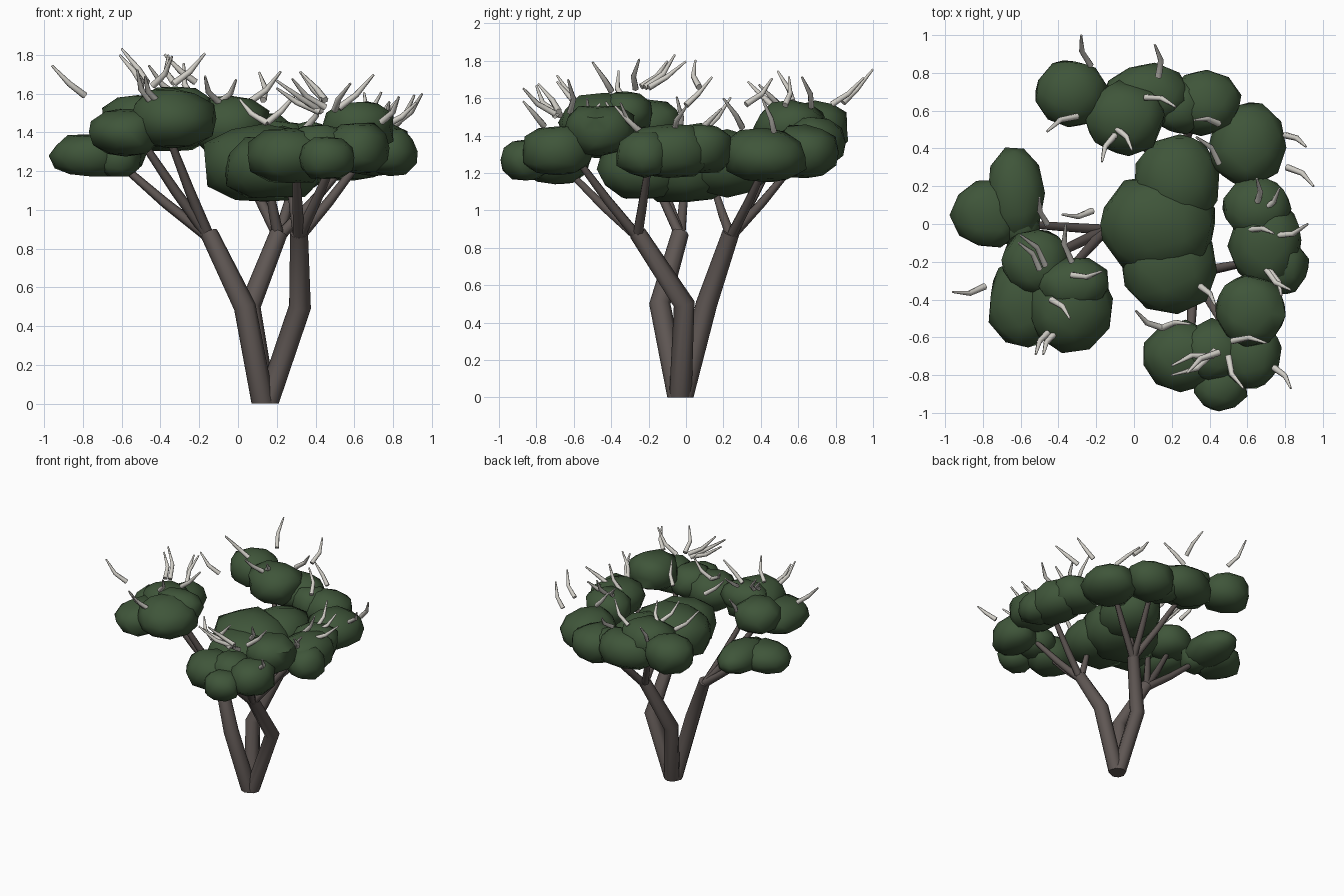
import bpy, bmesh, math, random
from mathutils import Vector, Matrix

random.seed(7)


def material(name, rgb):
    m = bpy.data.materials.new(name)
    m.diffuse_color = (*rgb, 1)
    return m


BARK = material("grey brown bark", (0.115, 0.095, 0.088))
LEAF = material("dark green leaf", (0.05, 0.092, 0.042))
PALE = material("pale dry twig", (0.64, 0.62, 0.57))


def finish(name, bm, mat, angle):
    me = bpy.data.meshes.new(name)
    bmesh.ops.recalc_face_normals(bm, faces=bm.faces)
    bm.to_mesh(me)
    bm.free()
    me.materials.append(mat)
    ob = bpy.data.objects.new(name, me)
    bpy.context.collection.objects.link(ob)
    bpy.ops.object.select_all(action='DESELECT')
    ob.select_set(True)
    bpy.context.view_layer.objects.active = ob
    bpy.ops.object.shade_smooth_by_angle(angle=math.radians(angle))
    return ob


def tube(bm, points, radii, sides):
    """Tapered tube swept along a few points."""
    pts = [Vector(p) for p in points]
    rings = []
    for i, (p, r) in enumerate(zip(pts, radii)):
        t = (pts[min(i + 1, len(pts) - 1)] - pts[max(i - 1, 0)]).normalized()
        if i == 0 and p.z < 0.01:
            t = Vector((0, 0, 1))          # flat cut on the ground
        q = Vector((0, 0, 1)).rotation_difference(t)
        rings.append([bm.verts.new(p + q @ Vector((r * math.cos(a), r * math.sin(a), 0)))
                      for a in (2 * math.pi * k / sides for k in range(sides))])
    for a, b in zip(rings, rings[1:]):
        for k in range(sides):
            n = (k + 1) % sides
            bm.faces.new((a[k], a[n], b[n], b[k]))
    bm.faces.new(rings[0][::-1])
    bm.faces.new(rings[-1])


# Three leaning trunks, each with its elbow, fork and branch ends
trunks = {
    "left": ((0.13, -0.04), (0.035, -0.14, 0.5), (-0.15, -0.03, 0.88),
             [(-0.6, 0.0, 1.23), (-0.5, -0.2, 1.36), (-0.35, -0.25, 1.36)]),
    "right": ((0.15, -0.03), (0.32, -0.01, 0.5), (0.315, -0.26, 0.88),
              [(0.3, -0.62, 1.2), (0.5, -0.58, 1.27), (0.62, -0.2, 1.24), (0.27, -0.22, 1.14)]),
    "rear": ((0.14, -0.02), (0.06, 0.11, 0.5), (0.21, 0.24, 0.88),
             [(-0.02, 0.5, 1.34), (0.32, 0.58, 1.25), (0.55, 0.42, 1.23), (0.16, 0.15, 1.12)]),
}
for name, (foot, elbow, fork, ends) in trunks.items():
    bm = bmesh.new()
    tube(bm, [(*foot, 0), elbow, fork], [0.06, 0.057, 0.046], 8)
    finish(name + "_trunk", bm, BARK, 60)
    bm = bmesh.new()
    for e in ends:
        f, e = Vector(fork), Vector(e)
        start = f - Vector((0, 0, 0.02))
        mid = f.lerp(e, 0.5) + Vector((0, 0, -0.02))
        tube(bm, [start, mid, e], [0.03, 0.026, 0.019], 6)
    finish(name + "_branches", bm, BARK, 65)

# Flattened leaf clumps: centre, then half sizes
clumps = {
    "centre": [(0.19, -0.21, 1.22, 0.26, 0.26, 0.16), (0.13, 0.0, 1.24, 0.3, 0.27, 0.2),
               (0.23, 0.22, 1.25, 0.22, 0.25, 0.17)],
    "left": [(-0.77, 0.05, 1.28, 0.19, 0.18, 0.11), (-0.63, 0.16, 1.29, 0.15, 0.24, 0.11),
             (-0.62, 0.0, 1.27, 0.12, 0.12, 0.1)],
    "front_left": [(-0.34, -0.43, 1.47, 0.22, 0.24, 0.15), (-0.58, -0.42, 1.4, 0.19, 0.23, 0.12),
                   (-0.52, -0.2, 1.46, 0.18, 0.18, 0.13), (-0.32, -0.32, 1.52, 0.19, 0.14, 0.12)],
    "front_right": [(0.26, -0.7, 1.28, 0.21, 0.18, 0.14), (0.62, -0.69, 1.32, 0.16, 0.19, 0.13),
                    (0.62, -0.46, 1.43, 0.19, 0.19, 0.13), (0.46, -0.86, 1.27, 0.14, 0.13, 0.11),
                    (0.42, -0.67, 1.32, 0.17, 0.16, 0.12)],
    "right": [(0.65, 0.08, 1.33, 0.18, 0.17, 0.13), (0.7, -0.1, 1.32, 0.19, 0.24, 0.14),
              (0.78, -0.22, 1.3, 0.14, 0.15, 0.12)],
    "rear": [(0.6, 0.42, 1.29, 0.2, 0.22, 0.14), (0.37, 0.64, 1.31, 0.19, 0.17, 0.14),
             (0.07, 0.68, 1.36, 0.23, 0.17, 0.14), (-0.05, 0.56, 1.44, 0.21, 0.19, 0.14),
             (-0.33, 0.69, 1.44, 0.19, 0.18, 0.14), (0.24, 0.62, 1.33, 0.15, 0.14, 0.13)],
}
for name, group in clumps.items():
    bm = bmesh.new()
    for x, y, z, rx, ry, rz in group:
        turn = Matrix.Rotation(random.uniform(0, 6.28), 4, 'Z')
        vs = bmesh.ops.create_icosphere(bm, subdivisions=2, radius=1, matrix=turn)["verts"]
        for v in vs:
            # blocky sides: swell the sphere towards a rounded drum
            flat = math.hypot(v.co.x, v.co.y)
            k = 1.02 / (flat ** 2.6 + abs(v.co.z) ** 2.6) ** (1 / 2.6)
            k *= random.uniform(0.93, 1.07)
            v.co = Vector((x + v.co.x * rx * k, y + v.co.y * ry * k, z + v.co.z * rz * k))
    finish(name + "_leaf_clumps", bm, LEAF, 50)

# Bent dry twigs above the leaves: base height -> (base x, y, tip x, y)
twigs = {
    1.65: [(-0.47, -0.22, -0.6, -0.06), (-0.5, -0.24, -0.61, -0.1), (-0.33, -0.2, -0.36, 0.0),
           (-0.33, -0.27, -0.17, -0.25), (-0.44, -0.4, -0.34, -0.5), (-0.22, 0.07, -0.38, 0.05)],
    1.57: [(-0.79, -0.33, -0.96, -0.36), (-0.42, -0.58, -0.48, -0.69), (-0.45, -0.57, -0.52, -0.69),
           (-0.46, 0.0, -0.5, 0.14), (-0.23, 0.84, -0.28, 1.0), (-0.3, 0.57, -0.46, 0.49),
           (0.06, 0.67, 0.22, 0.62), (0.13, 0.78, 0.11, 0.95), (-0.1, 0.47, -0.17, 0.33),
           (-0.1, 0.51, -0.01, 0.39), (0.45, 0.53, 0.32, 0.55), (0.45, 0.32, 0.33, 0.46)],
    1.52: [(0.43, -0.67, 0.2, -0.8), (0.42, -0.7, 0.2, -0.75), (0.45, -0.68, 0.28, -0.79),
           (0.52, -0.62, 0.7, -0.63), (0.5, -0.7, 0.58, -0.87)],
    1.44: [(0.8, 0.47, 0.91, 0.41), (0.81, 0.3, 0.95, 0.2), (0.65, 0.1, 0.65, 0.24),
           (0.68, 0.07, 0.77, 0.19), (0.75, -0.06, 0.92, 0.0), (0.7, -0.24, 0.83, -0.35),
           (0.72, -0.25, 0.78, -0.38), (0.74, -0.76, 0.83, -0.87), (0.35, -0.33, 0.43, -0.43),
           (0.15, -0.55, 0.01, -0.46), (0.15, -0.55, 0.3, -0.53), (0.62, -0.03, 0.74, -0.05)],
}
bm = bmesh.new()
for z, group in twigs.items():
    for bx, by, tx, ty in group:
        z0 = z + random.uniform(-0.02, 0.02)
        z1 = z0 + random.uniform(0.12, 0.18)
        s = random.choice((-0.13, 0.13))
        mid = ((bx + tx) / 2 - (ty - by) * s, (by + ty) / 2 + (tx - bx) * s, z0 + (z1 - z0) * 0.4)
        tube(bm, [(bx, by, z0), mid, (tx, ty, z1)], [0.018, 0.015, 0.006], 6)
finish("dry_twigs", bm, PALE, 65)
